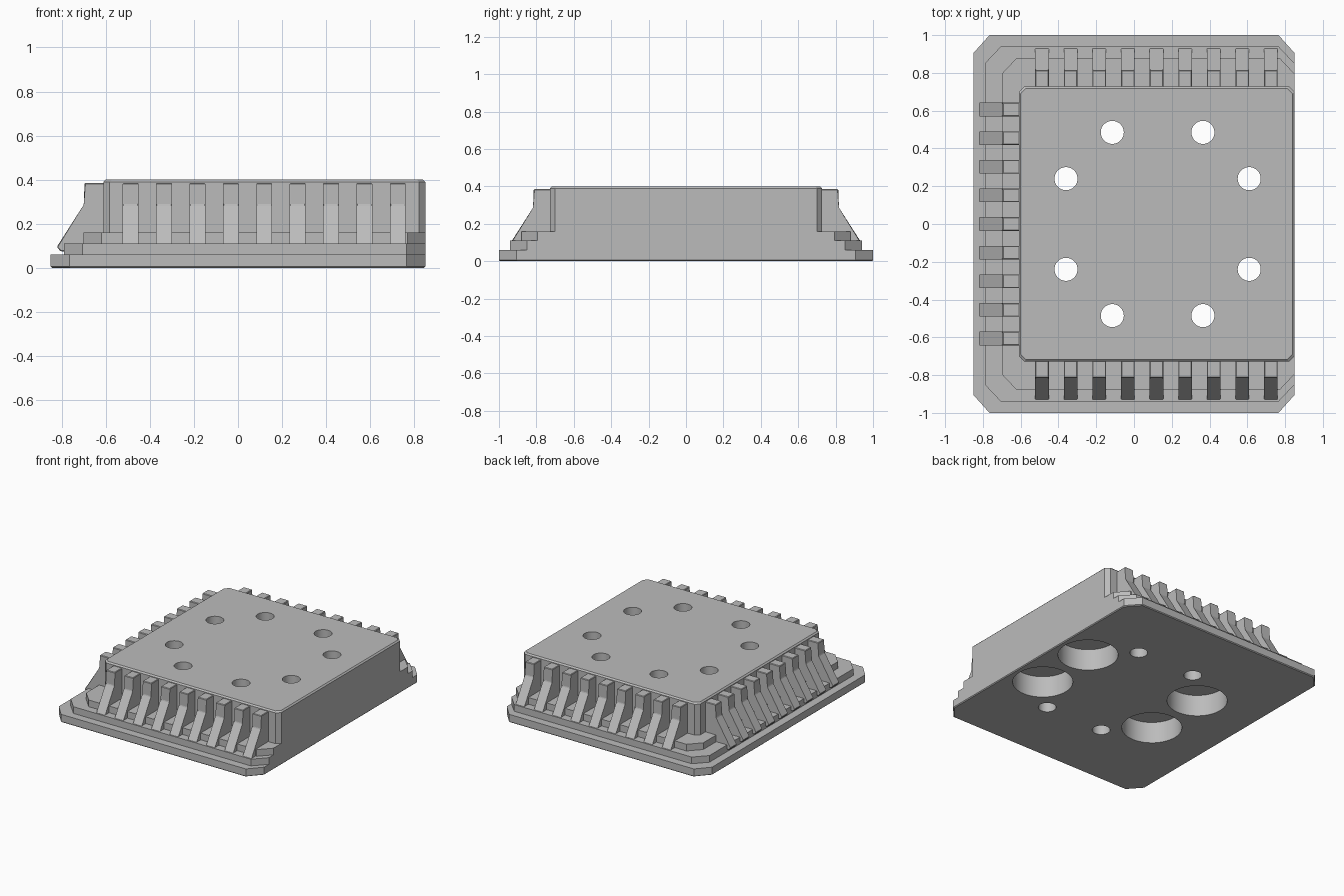
import bpy, bmesh, math

# Remove the default cube only
cube = bpy.data.objects.get("Cube")
if cube:
    bpy.data.objects.remove(cube, do_unlink=True)

grey = bpy.data.materials.new("plain_grey")
grey.use_nodes = True
GREY = (0.5, 0.5, 0.5, 1)
grey.diffuse_color = GREY
grey.node_tree.nodes["Principled BSDF"].inputs["Base Color"].default_value = GREY

RIGHT = 0.85
HOLE_CENTRE_X = 0.125
HOLE_NEAR, HOLE_FAR = 0.24, 0.485


def finish(name, bm):
    """Turn a bmesh into a grey object."""
    bmesh.ops.recalc_face_normals(bm, faces=bm.faces)
    mesh = bpy.data.meshes.new(name)
    bm.to_mesh(mesh)
    bm.free()
    mesh.materials.append(grey)
    obj = bpy.data.objects.new(name, mesh)
    bpy.context.collection.objects.link(obj)
    return obj


def clipped_rectangle(left, half_y, cut_x, cut_y, inset):
    """Outline of a rectangle with its four corners cut off."""
    x0, x1, y = left + inset, RIGHT - inset, half_y - inset
    return [(x0 + cut_x, -y), (x1 - cut_x, -y), (x1, -y + cut_y), (x1, y - cut_y),
            (x1 - cut_x, y), (x0 + cut_x, y), (x0, y - cut_y), (x0, -y + cut_y)]


def tier(name, left, half_y, cut_x, cut_y, levels):
    """Stack the outline at each (height, inset) level into a solid."""
    bm = bmesh.new()
    rings = [[bm.verts.new((x, y, z))
              for x, y in clipped_rectangle(left, half_y, cut_x, cut_y, inset)]
             for z, inset in levels]
    for low, high in zip(rings, rings[1:]):
        for i in range(len(low)):
            j = (i + 1) % len(low)
            bm.faces.new((low[i], low[j], high[j], high[i]))
    bm.faces.new(rings[0])
    bm.faces.new(rings[-1])
    return finish(name, bm)


def drill(obj, spots):
    """Cut vertical round holes given as (x, y, radius)."""
    bm = bmesh.new()
    for x, y, radius in spots:
        made = bmesh.ops.create_cone(bm, cap_ends=True, segments=48,
                                     radius1=radius, radius2=radius, depth=2)
        bmesh.ops.translate(bm, verts=made["verts"], vec=(x, y, 0))
    cutter = finish("hole_cutter", bm)
    cutter.hide_render = True
    mod = obj.modifiers.new("holes", "BOOLEAN")
    mod.object, mod.operation, mod.solver = cutter, "DIFFERENCE", "EXACT"
    bpy.context.view_layer.update()
    cut = obj.evaluated_get(bpy.context.evaluated_depsgraph_get())
    mesh = bpy.data.meshes.new_from_object(cut)
    obj.modifiers.clear()
    obj.data = mesh
    bpy.data.objects.remove(cutter, do_unlink=True)
    for o in bpy.context.selected_objects:
        o.select_set(False)
    obj.select_set(True)
    bpy.context.view_layer.objects.active = obj
    bpy.ops.object.shade_smooth_by_angle(angle=math.radians(20))


# Ring of eight holes: the nearer rows widen into counterbores underneath
signs = [(sx, sy) for sx in (-1, 1) for sy in (-1, 1)]
wide_spots = [(HOLE_CENTRE_X + sx * HOLE_FAR, sy * HOLE_NEAR) for sx, sy in signs]
narrow_spots = [(HOLE_CENTRE_X + sx * HOLE_NEAR, sy * HOLE_FAR) for sx, sy in signs]
SMALL, LARGE = 0.061, 0.205
through = [(x, y, SMALL) for x, y in narrow_spots + wide_spots]
stepped = ([(x, y, SMALL) for x, y in narrow_spots]
           + [(x, y, LARGE) for x, y in wide_spots])

# Stepped base plates and the main block
base = tier("base_plate", -0.85, 1.0, 0.085, 0.095,
            [(0, 0.006), (0.006, 0), (0.06, 0)])
middle = tier("middle_step", -0.79, 0.94, 0.085, 0.09, [(0.06, 0), (0.11, 0)])
upper = tier("upper_step", -0.7, 0.88, 0.08, 0.085, [(0.11, 0), (0.16, 0)])
block = tier("main_block", -0.61, 0.728, 0.028, 0.028,
             [(0.16, 0), (0.39, 0), (0.4, 0.01)])
for part in (base, middle, upper):
    drill(part, stepped)
drill(block, through)

# Rib profile: distance out from the block wall, height
RIB = [(-0.02, 0.385), (0.086, 0.385), (0.086, 0.285),
       (0.212, 0.095), (0.195, 0.075), (-0.02, 0.075)]
HALF_WIDTH, PITCH = 0.036, 0.1515


def rib_row(name, place):
    """Nine ribs; place maps (along, outward, height) to a point."""
    for n in range(-4, 5):
        bm = bmesh.new()
        ends = [[bm.verts.new(place(n * PITCH + side * HALF_WIDTH, out, z))
                 for out, z in RIB] for side in (-1, 1)]
        for i in range(len(RIB)):
            j = (i + 1) % len(RIB)
            bm.faces.new((ends[0][i], ends[0][j], ends[1][j], ends[1][i]))
        for end in ends:
            bm.faces.new(end)
        bmesh.ops.bevel(bm, geom=list(bm.edges), offset=0.004, segments=1,
                        affect="EDGES")
        finish(f"{name}_{n + 5}", bm)


# Rows of ribs on the front, back and right-hand side
ROW_X = 0.119
rib_row("front_rib", lambda along, out, z: (ROW_X + along, -0.728 - out, z))
rib_row("back_rib", lambda along, out, z: (ROW_X + along, 0.728 + out, z))
rib_row("side_rib", lambda along, out, z: (-0.61 - out, along, z))
